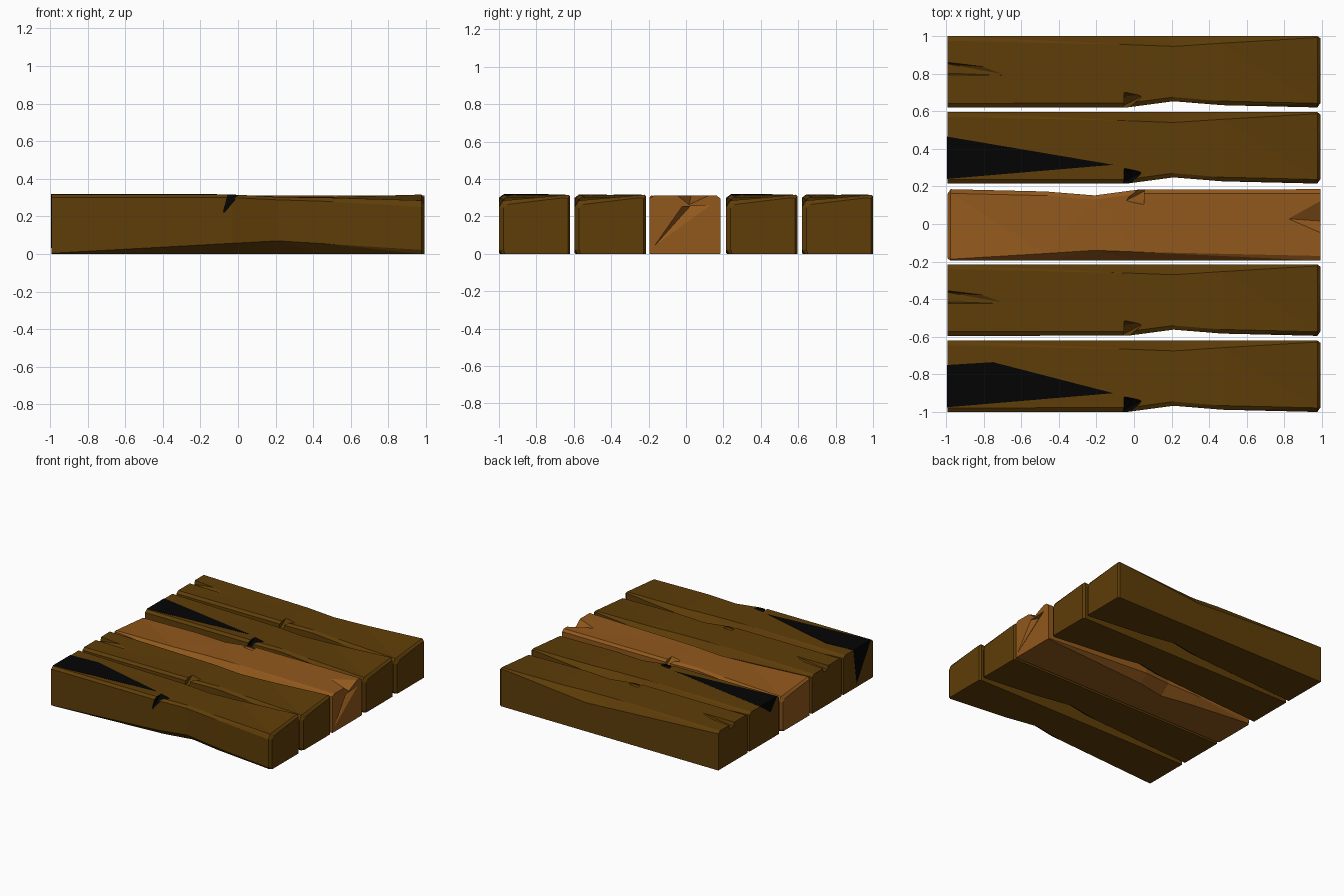
import bpy, bmesh, math

if "Cube" in bpy.data.objects:
    bpy.data.objects.remove(bpy.data.objects["Cube"])

def mat(name, rgb):
    m = bpy.data.materials.new(name)
    m.diffuse_color = (*rgb, 1)
    m.use_nodes = True
    m.node_tree.nodes["Principled BSDF"].inputs["Base Color"].default_value = m.diffuse_color
    return m

BROWN = mat("dark_wood", (0.113, 0.047, 0.0025))
TAN = mat("light_wood", (0.285, 0.098, 0.012))
BLACK = mat("char_black", (0.0012, 0.0012, 0.0012))

def make(name, bm, mats, index=0):
    bmesh.ops.recalc_face_normals(bm, faces=bm.faces)
    me = bpy.data.meshes.new(name)
    bm.to_mesh(me)
    bm.free()
    for m in mats:
        me.materials.append(m)
    for p in me.polygons:
        p.material_index = index
    ob = bpy.data.objects.new(name, me)
    bpy.context.collection.objects.link(ob)
    return ob

def hull(name, pts, mats, index=0):
    bm = bmesh.new()
    for p in pts:
        bm.verts.new(p)
    bmesh.ops.convex_hull(bm, input=bm.verts)
    return make(name, bm, mats, index)

# Stations along the plank:
# x, front y, bottom inset, front low z, front high z, front top z, back top z, back bevel width, back high z
STATIONS = [
    (-0.993, -0.190, 0.005, 0.004, 0.300, 0.317, 0.317, 0.025, 0.300),
    (-0.03, -0.189, 0.072, 0.057, 0.300, 0.317, 0.312, 0.046, 0.248),
    (0.21, -0.157, 0.085, 0.070, 0.288, 0.303, 0.303, 0.055, 0.235),
    (0.47, -0.178, 0.060, 0.054, 0.280, 0.300, 0.303, 0.038, 0.260),
    (0.975, -0.190, 0.015, 0.022, 0.250, 0.285, 0.316, 0.008, 0.308),
    (0.992, -0.166, 0.008, 0.022, 0.246, 0.264, 0.300, 0.023, 0.296),
]

def plank(name, mats):
    bm = bmesh.new()
    rings = []
    for i, (x, f, b, lo, hi, ft, bt, bw, bz) in enumerate(STATIONS):
        back = 0.178 if i == len(STATIONS) - 1 else 0.190
        sec = [(f + b, 0), (f, lo), (f, hi), (f + 0.022, ft),
               (back - bw, bt), (back, bz), (back, 0)]
        rings.append([bm.verts.new((x, y, z)) for y, z in sec])
    n = len(rings[0])
    for a, c in zip(rings, rings[1:]):
        for k in range(n):
            bm.faces.new((a[k], a[(k + 1) % n], c[(k + 1) % n], c[k]))
    bm.faces.new(rings[0])
    bm.faces.new(rings[-1])
    bmesh.ops.triangulate(bm, faces=bm.faces)
    return make(name, bm, mats)

# Chip near the front edge, and cracks at the left end
CHIP = [(-0.05, -0.10, 0.33), (-0.05, -0.20, 0.33), (0.06, -0.12, 0.33),
        (-0.03, -0.20, 0.28), (-0.08, -0.193, 0.215), (-0.04, -0.13, 0.285)]
TOP_CRACK = [(-1.01, -0.165, 0.33), (-1.01, 0.065, 0.33), (-0.79, -0.035, 0.325),
             (-1.01, -0.02, 0.262)]
END_CRACK = [(-1.0, -0.155, 0.265), (-1.0, 0.025, 0.255), (-0.995, 0.175, 0.03),
             (-0.955, -0.03, 0.262)]
SMALL_CRACK = [(-1.01, -0.02, 0.33), (-1.01, 0.055, 0.33), (-0.77, 0.025, 0.322),
               (-0.66, -0.02, 0.320), (-1.01, -0.01, 0.285), (-0.93, 0.03, 0.29),
               (-1.01, 0.045, 0.285), (-0.93, -0.01, 0.29)]

# Charred wedge, flush with the top and the left end
CHAR = [(-0.995, 0.06, 0.3195), (-0.995, -0.165, 0.3195), (-0.11, -0.09, 0.3185)]

def build(row, y, wood, turn, kind):
    mats = [wood, BLACK]
    ob = plank(f"plank_{row}", mats)
    parts = [ob]
    dark = 1 if kind == "char" else 0
    cuts = [("chip_cutter", CHIP, dark)]
    if kind == "big":
        cuts += [("top_crack_cutter", TOP_CRACK, 0), ("end_crack_cutter", END_CRACK, 0)]
    if kind == "small":
        cuts.append(("crack_cutter", SMALL_CRACK, 0))
    for label, pts, idx in cuts:
        c = hull(f"{label}_{row}", pts, mats, idx)
        c.hide_render = True
        c.display_type = 'WIRE'
        m = ob.modifiers.new(label, 'BOOLEAN')
        m.operation = 'DIFFERENCE'
        m.solver = 'EXACT'
        m.object = c
        parts.append(c)
    if kind == "char":
        if row == 1:
            pts = CHAR + [(-0.75, 0.075, 0.3195), (-0.995, 0.02, 0.03)]
        else:
            pts = CHAR + [(-0.995, -0.08, 0.22)]
        parts.append(hull(f"charred_wedge_{row}", pts, [BLACK]))
    for p in parts:
        p.location.y = y
        p.rotation_euler.z = turn
    if kind == "big":
        for p in parts:
            p.scale.z = 0.985

# Five planks from front to back; the middle one is turned end for end
build(1, -0.81, BROWN, 0, "char")
build(2, -0.405, BROWN, 0, "small")
build(3, -0.005, TAN, math.pi, "big")
build(4, 0.405, BROWN, 0, "char")
build(5, 0.81, BROWN, 0, "small")
